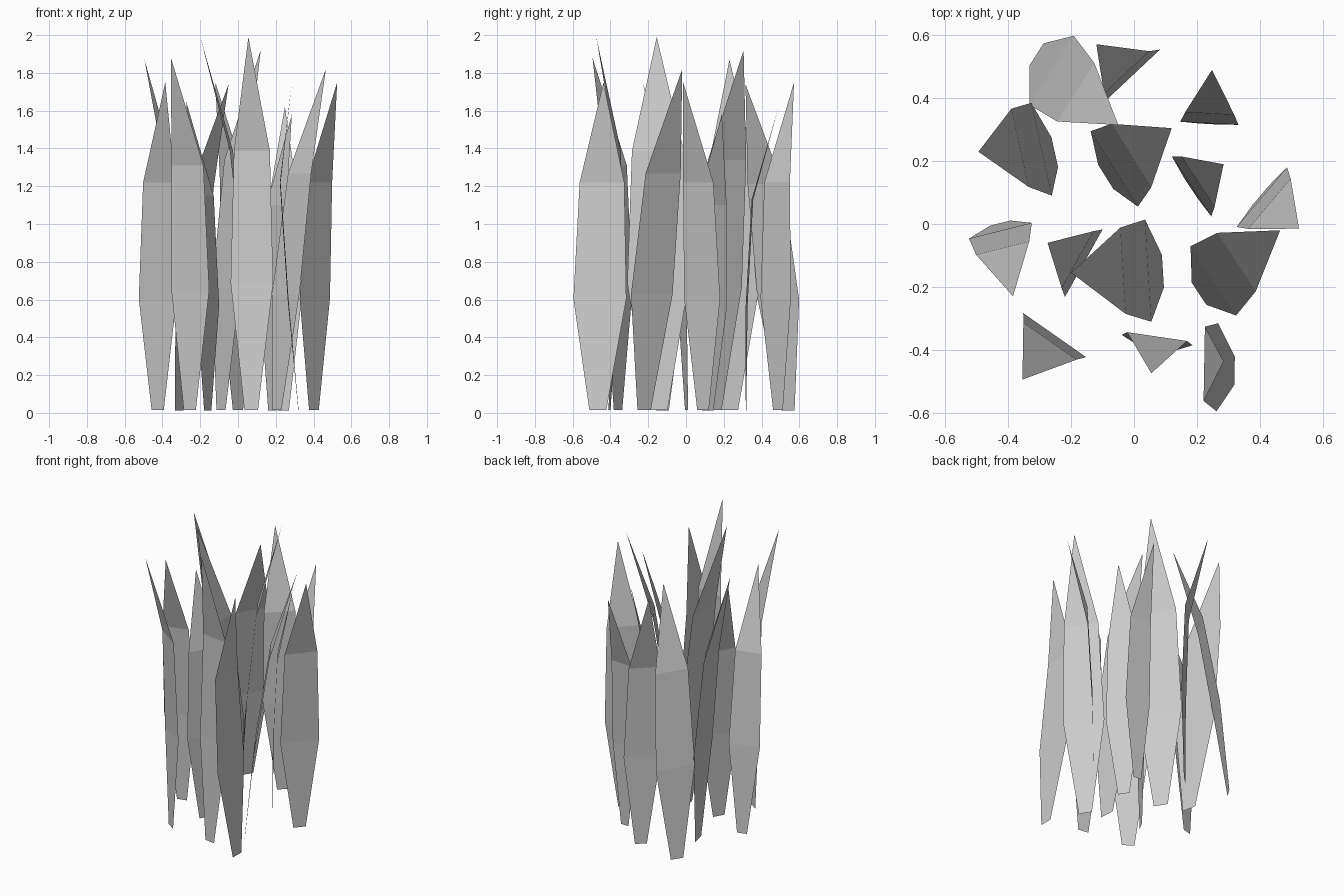
import bpy
from mathutils import Vector

# Each blade: base centre, half-height edge vector (widest), tip, bend factor at half height
BLADES = [
    (-.425, .003, .20, .05, -.385, -.23, 1.75, .10),
    (-.252, .228, .065, -.295, -.495, .23, 1.87, .165),
    (-.31, .54, .14, .22, -.05, .315, 1.74, .20),
    (0, .487, .17, .16, -.12, .572, 1.75, -.05),
    (.24, .318, .185, -.01, .248, .49, 1.62, .015),
    (-.09, .15, .15, -.24, .12, .305, 1.92, .14),
    (.18, .115, .125, -.19, .285, .19, 1.58, .04),
    (.402, .09, .16, .19, .525, -.015, 1.75, .04),
    (.207, -.222, .145, -.22, .465, -.02, 1.82, .185),
    (-.16, -.125, .12, .215, -.275, -.06, 1.65, .0),
    (.092, -.15, .02, -.325, -.2, -.155, 1.99, .16),
    (-.255, -.36, .20, -.14, -.355, -.495, 1.88, -.04),
    (.07, -.405, .225, -.033, .055, -.475, 1.99, -.5),
    (.32, -.467, -.005, -.28, .285, -.437, 1.75, 1.55),
]


def blade(i, bx, by, wx, wy, tx, ty, h, m):
    base, wide = Vector((bx, by, 0)), Vector((wx, wy, 0))
    u = wide.normalized()
    lean = Vector((tx, ty, 0)) - base
    side = u * lean.dot(u)
    out = lean - side
    verts = []
    # rows: height share, width share, bend share
    for t, w, k in ((.008, .32, 0), (.345, 1, m), (.697, .845, .17 + 1.65 * m)):
        c = base + side * t + out * k + Vector((0, 0, h * t))
        verts += [c - wide * w / 2, c + wide * w / 2]
    verts.append((tx, ty, h))
    me = bpy.data.meshes.new(f"grass_blade_{i}")
    me.from_pydata(verts, [], [(0, 1, 3, 2), (2, 3, 5, 4), (4, 5, 6)])
    bpy.context.collection.objects.link(bpy.data.objects.new(f"grass_blade_{i}", me))


for i, b in enumerate(BLADES, 1):
    blade(i, *b)
